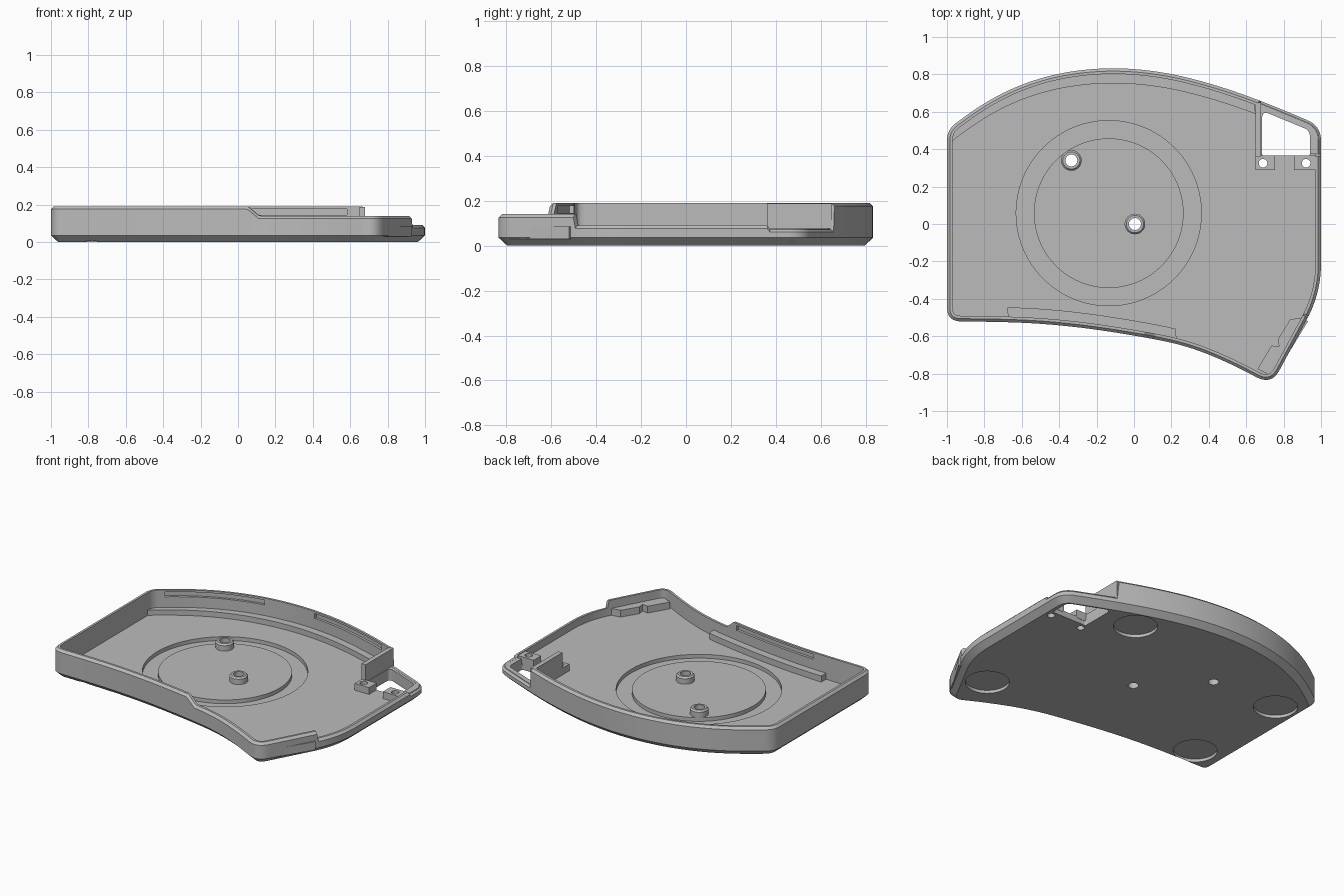
import bpy, bmesh, math
from mathutils import Vector

cube = bpy.data.objects.get("Cube")
if cube:
    bpy.data.objects.remove(cube)

grey = bpy.data.materials.new("plain grey")
grey.use_nodes = True
COLOR = (0.5, 0.5, 0.5, 1)
grey.diffuse_color = COLOR
grey.node_tree.nodes["Principled BSDF"].inputs["Base Color"].default_value = COLOR

FLOOR = 0.04


def loft(name, rings, closed=False):
    """Skin a stack of equal-length rings; cap the ends unless the stack closes on itself."""
    bm = bmesh.new()
    loops = [[bm.verts.new(p) for p in ring] for ring in rings]
    n = len(loops[0])
    pairs = list(zip(loops, loops[1:]))
    if closed:
        pairs.append((loops[-1], loops[0]))
    else:
        bm.faces.new(loops[0])
        bm.faces.new(loops[-1])
    for a, b in pairs:
        for i in range(n):
            j = (i + 1) % n
            bm.faces.new((a[i], a[j], b[j], b[i]))
    bmesh.ops.recalc_face_normals(bm, faces=bm.faces)
    mesh = bpy.data.meshes.new(name)
    bm.to_mesh(mesh)
    bm.free()
    mesh.materials.append(grey)
    obj = bpy.data.objects.new(name, mesh)
    bpy.context.collection.objects.link(obj)
    return obj


def prism(name, pts, z0, z1):
    return loft(name, [[(p[0], p[1], z) for p in pts] for z in (z0, z1)])


def box(name, x0, x1, y0, y1, z0, z1):
    return prism(name, [(x0, y0), (x1, y0), (x1, y1), (x0, y1)], z0, z1)


def circle(x, y, r, n=48):
    return [(x + r * math.cos(math.tau * i / n), y + r * math.sin(math.tau * i / n)) for i in range(n)]


def lathe(name, x, y, profile, n=48):
    """Revolve a closed (radius, z) profile around a vertical axis."""
    return loft(name, [[(p[0], p[1], z) for p in circle(x, y, r, n)] for r, z in profile], closed=True)


def cut(target, cutters):
    bpy.context.view_layer.objects.active = target
    for c in cutters:
        c.hide_render = True
        mod = target.modifiers.new("cut", "BOOLEAN")
        mod.operation, mod.solver, mod.object = "DIFFERENCE", "EXACT", c
        bpy.ops.object.modifier_apply(modifier=mod.name)
    for c in cutters:
        bpy.data.objects.remove(c)


def rounded(corners, step=0.012):
    """Round each (x, y, radius) corner and split the result into short segments."""
    path = []
    for i, (x, y, r) in enumerate(corners):
        c = Vector((x, y))
        ends = []
        for k in (i - 1, (i + 1) % len(corners)):
            d = Vector(corners[k][:2]) - c
            ends.append(c + d.normalized() * min(r, d.length / 2))
        for s in range(11):
            t = s / 10
            p = ends[0] * (1 - t) ** 2 + c * 2 * t * (1 - t) + ends[1] * t * t
            if not path or (p - path[-1]).length > 1e-3:
                path.append(p)
    if (path[0] - path[-1]).length < 1e-3:
        path.pop()
    out = []
    for a, b in zip(path, path[1:] + path[:1]):
        n = max(1, math.ceil((b - a).length / step))
        out += [a.lerp(b, k / n) for k in range(n)]
    return out


def inset(pts, d):
    out = []
    for i, p in enumerate(pts):
        a = (p - pts[i - 1]).normalized()
        b = (pts[(i + 1) % len(pts)] - p).normalized()
        m = (Vector((a.y, -a.x)) + Vector((b.y, -b.x))).normalized()
        out.append(p + m * d / max(0.5, m.dot(Vector((a.y, -a.x)))))
    return out


def rim(p):
    """Rim height around the outline."""
    if p.x > 0.68:
        return 0.075 if p.y > 0.37 else 0.09 if p.y > -0.5 else 0.14
    if p.y < 0:
        return 0.19 - 0.05 * min(1, max(0, (p.x - 0.05) / 0.06))
    return 0.19


# Plan outline, clockwise from the front left corner
outline = rounded([
    (-1, -0.52, 0.075), (-1, 0.505, 0.06), (-0.8, 0.65, 1), (-0.6, 0.75, 1),
    (-0.37, 0.815, 1), (-0.11, 0.838, 1), (0.15, 0.815, 1), (0.4, 0.755, 1),
    (0.66, 0.667, 1), (1, 0.525, 0.08), (1, -0.37, 0.16), (0.735, -0.861, 0.09),
    (0.5, -0.738, 1), (0.27, -0.647, 1), (0, -0.595, 1), (-0.3, -0.55, 1), (-0.6, -0.525, 1),
])
heights = [rim(p) for p in outline]


def ring(d, z):
    """Inset ring; z is a height or an offset below the rim."""
    return [(p.x, p.y, h + z if z <= 0 else z) for p, h in zip(inset(outline, d), heights)]


def strip(x0, x1, back, near, far, shift=None):
    """Band along the back or front wall, by inset or by a shift in y."""
    keep = [i for i, p in enumerate(outline)
            if x0 < p.x < x1 and (p.y > 0.45 if back else p.y < -0.45)]
    a = inset(outline, near)
    b = [p + Vector((0, shift)) for p in outline] if shift else inset(outline, far)
    return [a[i] for i in keep] + [b[i] for i in reversed(keep)]


# Tray shell: chamfered base, wall, chamfered rim, inner floor
base = [(p.x, p.y, 0) for p in inset(outline, 0.038)]
shell = loft("tray_shell", [
    base, ring(0, 0.035), ring(0, -0.015), ring(0.015, 0), ring(0.03, 0), ring(0.03, FLOOR)])

# Handle opening
opening = [(p.x, p.y) for p in rounded([
    (0.685, 0.365, 0.01), (0.685, 0.605, 0.04), (0.94, 0.5, 0.03), (0.94, 0.365, 0.01)], 0.05)]
frame_pts = [p for p in inset(outline, 0.012) if p.x > 0.67 and p.y > 0.37]
handle_frame = prism("handle_frame", frame_pts + [Vector((0.67, 0.37))], 0.03, 0.074)
cut(handle_frame, [prism("frame_cutter", opening, -0.1, 0.3)])

posts = [(0.005, 0), (-0.335, 0.34)]
screws = [(0.69, 0.325), (0.92, 0.325)]
feet = [(0.7, -0.53), (0.45, 0.55), (-0.81, 0.35), (-0.78, -0.36)]
cutters = [prism("opening_cutter", opening, -0.1, 0.3)]
cutters.append(lathe("groove_cutter", -0.135, 0.058,
                     [(0.4, 0.015), (0.495, 0.015), (0.495, 0.06), (0.4, 0.06)], 96))
cutters += [prism("post_cutter", circle(x, y, 0.032), -0.1, 0.3) for x, y in posts]
cutters += [prism("screw_cutter", circle(x, y, 0.023), -0.1, 0.3) for x, y in screws]
cutters += [prism("foot_cutter", circle(x, y, 0.132), -0.1, 0.02) for x, y in feet]
# Shallow slots on the inside of the tall walls
for x0, x1, back in ((-0.93, -0.35, True), (0.0, 0.6, True), (-0.58, 0.03, False)):
    cutters.append(prism("slot_cutter", strip(x0, x1, back, 0.014, 0.045), 0.145, 0.177))
cut(shell, cutters)

# Hollow posts
for x, y in posts:
    lathe("hollow_post", x, y, [(0.032, 0.03), (0.055, 0.03), (0.055, 0.075), (0.046, 0.085), (0.032, 0.085)])

# Ledges along the walls
prism("back_ledge", strip(-0.98, 0.655, True, 0.02, 0, -0.08), 0.03, 0.075)
prism("front_ledge", strip(-0.68, 0.23, False, 0.02, 0, 0.08), 0.03, 0.08)
prism("corner_ledge", [(0.66, -0.775), (0.735, -0.65), (0.775, -0.655), (0.77, -0.615), (0.835, -0.51),
                       (0.9, -0.5), (0.93, -0.52), (0.77, -0.785), (0.72, -0.805)], 0.03, 0.085)

# Partition beside the handle and the two screw tabs
box("partition", 0.65, 0.68, 0.36, 0.65, 0.03, 0.188)
for (x, y), x0, x1 in zip(screws, (0.65, 0.855), (0.755, 0.975)):
    tab = box("screw_tab", x0, x1, 0.288, 0.367, 0.03, 0.085)
    cut(tab, [prism("tab_cutter", circle(x, y, 0.023), -0.1, 0.3)])

# Smooth curved faces, keep edges sharp
bpy.ops.object.select_all(action="DESELECT")
for obj in bpy.context.collection.objects:
    if obj.type == "MESH":
        obj.select_set(True)
        bpy.context.view_layer.objects.active = obj
bpy.ops.object.shade_smooth_by_angle(angle=math.radians(25))
